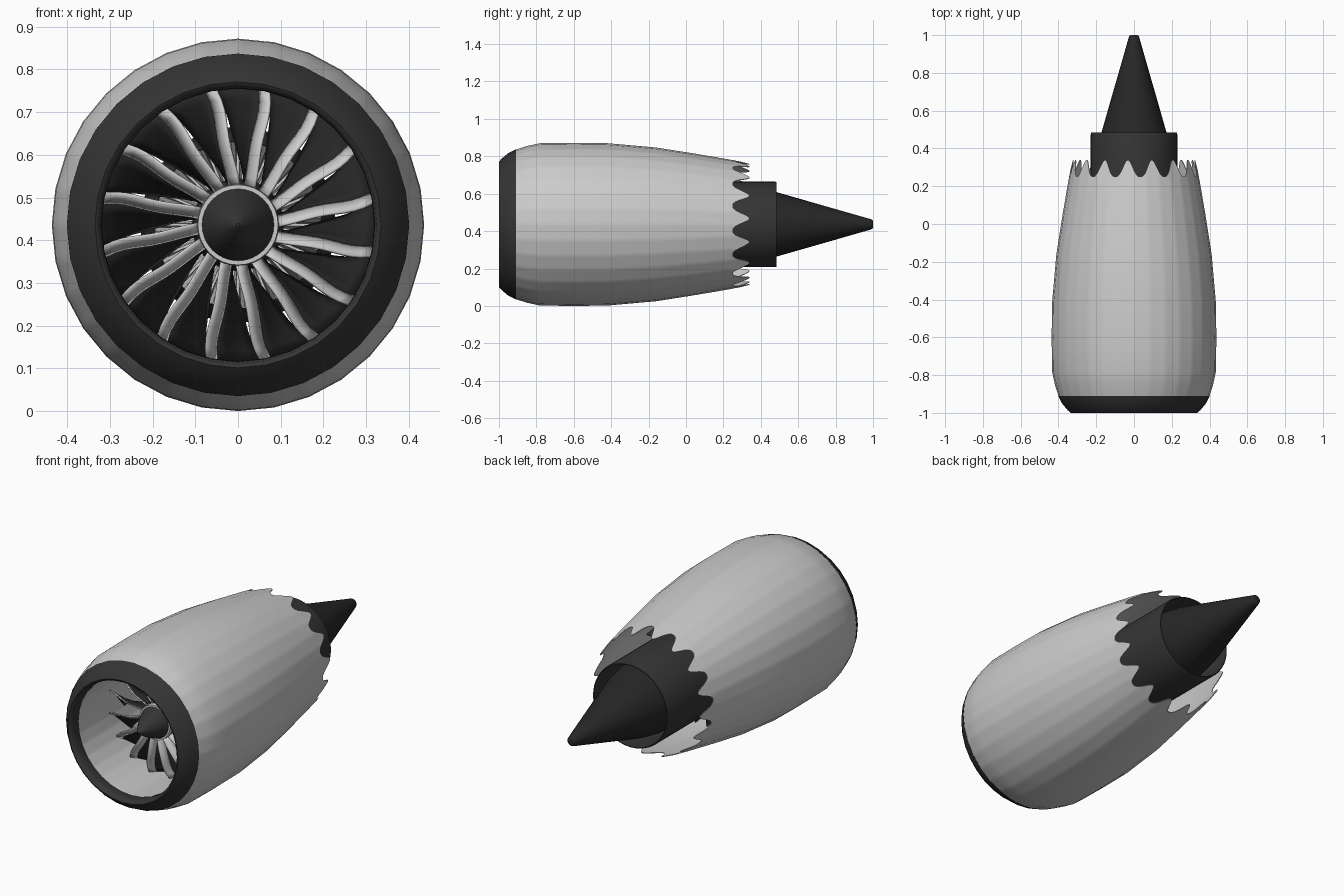
import bpy, math
from math import sin, cos, pi, radians

if "Cube" in bpy.data.objects:
    bpy.data.objects.remove(bpy.data.objects["Cube"])

CZ = 0.436          # height of the engine axis
BLADES = 16


def material(name, v):
    m = bpy.data.materials.new(name)
    m.diffuse_color = (v, v, v, 1)
    m.use_nodes = True
    m.node_tree.nodes["Principled BSDF"].inputs["Base Color"].default_value = m.diffuse_color
    return m


dark = material("dark_metal", 0.035)
black = material("black_composite", 0.02)


def polar(r, a, y):
    # a is measured from straight up towards +x
    return (r * sin(a), y, CZ + r * cos(a))


def make(name, verts, faces, mat=None, angle=40):
    me = bpy.data.meshes.new(name)
    me.from_pydata(verts, [], faces)
    ob = bpy.data.objects.new(name, me)
    bpy.context.collection.objects.link(ob)
    if mat:
        me.materials.append(mat)
    bpy.ops.object.select_all(action='DESELECT')
    ob.select_set(True)
    bpy.context.view_layer.objects.active = ob
    bpy.ops.object.mode_set(mode='EDIT')
    bpy.ops.mesh.select_all(action='SELECT')
    bpy.ops.mesh.normals_make_consistent(inside=False)
    bpy.ops.object.mode_set(mode='OBJECT')
    bpy.ops.object.shade_smooth_by_angle(angle=radians(angle))
    return ob


def lathe(name, profile, seg=32, mat=None, closed=False, caps=False, point=None, angle=40):
    # profile: (y, r) rings; point(y, r, a) may reshape each vertex
    point = point or (lambda y, r, a: polar(r, a, y))
    verts = [point(y, r, 2 * pi * i / seg) for y, r in profile for i in range(seg)]
    n = len(profile)
    faces = []
    for j in range(n if closed else n - 1):
        k = (j + 1) % n
        for i in range(seg):
            i2 = (i + 1) % seg
            faces.append((j * seg + i, j * seg + i2, k * seg + i2, k * seg + i))
    if caps:
        faces.append(tuple(range(seg)))
        faces.append(tuple(range((n - 1) * seg, n * seg)))
    return make(name, verts, faces, mat, angle)


# Nacelle: 32-sided shell whose rear edge is cut into rounded scallops
def nacelle_point(y, r, a):
    step = 2 * pi / 32
    off = (a % step) - step / 2
    r *= cos(step / 2) / cos(off)
    if y > 0.3:
        t = (0.5 + 0.5 * cos(BLADES * (a + radians(5.625)))) ** 1.4
        y2 = 0.25 + 0.09 * t
        r += (y - y2) * 0.2
        y = y2
    return polar(r, a, y)


lathe("nacelle", [(-0.91, 0.40), (-0.85, 0.419), (-0.78, 0.434), (-0.60, 0.436),
                  (-0.42, 0.434), (-0.16, 0.411), (0.05, 0.378), (0.22, 0.349),
                  (0.34, 0.326), (0.34, 0.322), (0.22, 0.344), (0.05, 0.36),
                  (-0.25, 0.36), (-0.55, 0.325), (-0.93, 0.32)],
      seg=192, closed=True, point=nacelle_point)

# Dark inlet lip
lathe("inlet_lip", [(-0.91, 0.401), (-0.95, 0.381), (-0.985, 0.352), (-1.0, 0.335),
                    (-0.995, 0.325), (-0.97, 0.32), (-0.93, 0.319), (-0.91, 0.33)],
      seg=32, mat=dark, closed=True, angle=60)

# Spinner, its light base ring and the hub behind it
lathe("spinner", [(-0.87, 0.004), (-0.86, 0.014), (-0.80, 0.05), (-0.75, 0.075), (-0.72, 0.086)],
      mat=dark, caps=True)
lathe("spinner_ring", [(-0.725, 0.084), (-0.725, 0.094), (-0.70, 0.096), (-0.70, 0.084)], closed=True)
lathe("fan_hub", [(-0.705, 0.093), (-0.5, 0.105), (-0.35, 0.11), (-0.3, 0.11)], mat=dark, caps=True)


# Fan blades: twisted sheets, each a light leading strip and a dark body
def blade_point(t, c, k):
    r = 0.092 + (0.319 - 0.092) * t
    base = radians((k + 0.5) * 360 / BLADES + 6 * (1 - t) ** 2 - 2 * sin(2 * pi * t) * t)
    strip = 0.024 / r
    full = radians(14 + 10 * t)
    depth = 0.20 - 0.07 * t
    y_lead = -0.70 + 0.03 * t - 0.02 * sin(pi * t)
    # c runs 0..1 over the strip, 1..2 over the body
    if c <= 1:
        a, y = strip * c, 0.035 * c
    else:
        f = c - 1
        a = strip + max(full - strip, 0.03) * f
        y = 0.035 + (depth - 0.035) * f ** 0.85
    return polar(r, base + strip / 2 - a, y_lead + y)


def blade_set(name, chord, mat, thick):
    verts, faces, rows, m = [], [], 10, len(chord)
    for k in range(BLADES):
        o = len(verts)
        verts += [blade_point(j / rows, c, k) for j in range(rows + 1) for c in chord]
        for j in range(rows):
            for i in range(m - 1):
                p = o + j * m + i
                faces.append((p, p + 1, p + m + 1, p + m))
    ob = make(name, verts, faces, mat)
    s = ob.modifiers.new("thickness", 'SOLIDIFY')
    s.thickness = thick
    s.offset = 0


blade_set("fan_leading_edges", [0, 0.5, 1], None, 0.006)
blade_set("fan_blades", [1, 1.25, 1.5, 1.75, 2], black, 0.004)


# Rings of thin flat vanes
def vanes(name, count, r0, r1, y0, y1, twist, width, mat=None):
    verts, faces = [], []
    for k in range(count):
        o = len(verts)
        a = 2 * pi * k / count
        for y, tw in ((y0, 0), (y1, twist)):
            for r in (r0, r1):
                for s in (-1, 1):
                    verts.append(polar(r, a + tw + s * width / (2 * r), y))
        faces += [tuple(o + i for i in f) for f in
                  ((0, 1, 3, 2), (4, 6, 7, 5), (0, 4, 5, 1), (2, 3, 7, 6), (0, 2, 6, 4), (1, 5, 7, 3))]
    make(name, verts, faces, mat)


vanes("compressor_vanes", 64, 0.105, 0.195, -0.42, -0.36, 0.05, 0.006)
vanes("outlet_guide_vanes", 32, 0.205, 0.355, -0.28, -0.16, 0.04, 0.005, dark)

# Core cowl and nozzle: hollow dark tube with an internal bulkhead
lathe("core_nozzle", [(-0.44, 0.197), (-0.42, 0.205), (-0.2, 0.222), (0.1, 0.229), (0.475, 0.229),
                      (0.485, 0.226), (0.485, 0.222), (0.1, 0.222), (-0.2, 0.212), (-0.42, 0.196)],
      seg=48, mat=dark, closed=True)
lathe("core_bulkhead", [(-0.30, 0.209), (-0.28, 0.209)], seg=48, mat=dark, caps=True)

# Exhaust cone with a small rounded tip
lathe("exhaust_cone", [(-0.28, 0.12), (0.05, 0.17), (0.25, 0.195), (0.38, 0.192), (0.485, 0.172),
                       (0.98, 0.030), (0.995, 0.025), (1.0, 0.018)],
      seg=32, mat=black, caps=True)
